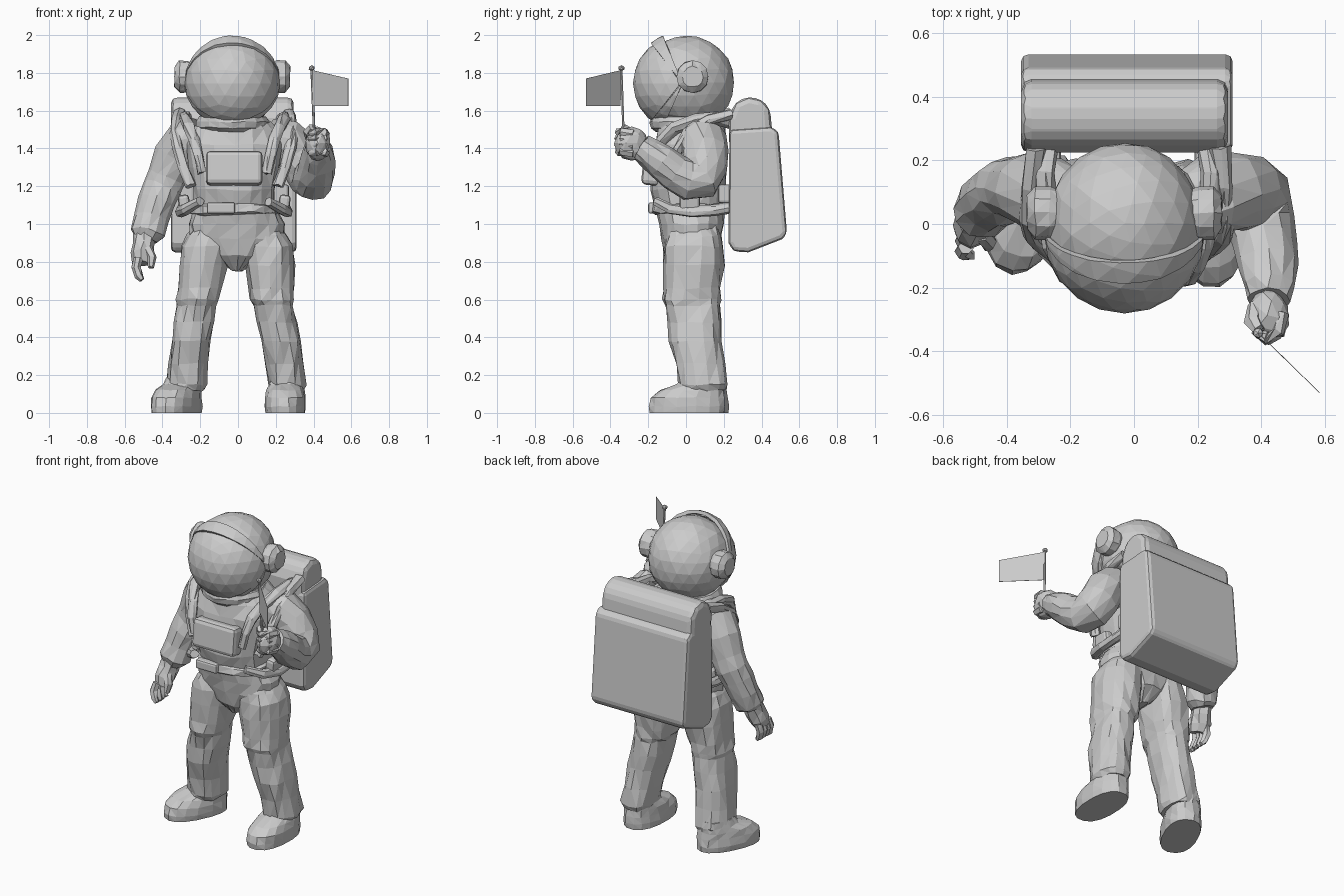
import bpy, bmesh, math, random
from mathutils import Vector, Matrix

random.seed(4)
CX = -0.02  # torso mid line


def finish(name, bm, jitter=0.0, bevel=0.0, thick=0.0):
    for v in bm.verts:
        if v.co.z > 0.02:
            v.co += Vector([random.uniform(-jitter, jitter) for _ in range(3)])
    bmesh.ops.recalc_face_normals(bm, faces=bm.faces)
    mesh = bpy.data.meshes.new(name)
    bm.to_mesh(mesh)
    bm.free()
    ob = bpy.data.objects.new(name, mesh)
    bpy.context.collection.objects.link(ob)
    if thick:
        m = ob.modifiers.new("thickness", 'SOLIDIFY')
        m.thickness, m.offset = thick, 0
    if bevel:
        m = ob.modifiers.new("bevel", 'BEVEL')
        m.width, m.segments = bevel, 2
    return ob


def skin(name, loops, jitter):
    bm = bmesh.new()
    rings = [[bm.verts.new(p) for p in loop] for loop in loops]
    n = len(rings[0])
    for a, b in zip(rings, rings[1:]):
        for i in range(n):
            j = (i + 1) % n
            bm.faces.new((a[i], a[j], b[j], b[i]))
    bm.faces.new(rings[0])
    bm.faces.new(rings[-1])
    bmesh.ops.triangulate(bm, faces=[f for f in bm.faces if len(f.verts) == 4])
    return finish(name, bm, jitter)


def stack(name, rings, sides=14, power=0.85, jitter=0.007):
    """Horizontal rings (x, y, z, rx, ry) skinned upward."""
    def c(t):
        return math.copysign(abs(t) ** power, t)
    ang = [2 * math.pi * (i + .5) / sides for i in range(sides)]
    return skin(name, [[(x + rx * c(math.cos(a)), y + ry * c(math.sin(a)), z) for a in ang]
                       for x, y, z, rx, ry in rings], jitter)


def tube(name, pts, sides=12, jitter=0.006, ref=(1, 0, 0)):
    """Path points (x, y, z, r) skinned along the path."""
    ps, ref = [Vector(p[:3]) for p in pts], Vector(ref)
    loops = []
    for i, p in enumerate(ps):
        t = (ps[min(i + 1, len(ps) - 1)] - ps[max(i - 1, 0)]).normalized()
        u = (ref - t * t.dot(ref)).normalized()
        v = t.cross(u)
        r = pts[i][3]
        loops.append([p + r * (u * math.cos(a) + v * math.sin(a))
                      for a in [2 * math.pi * k / sides for k in range(sides)]])
    return skin(name, loops, jitter)


def box(name, loc, size, bevel=0.02, rot=(0, 0, 0)):
    bm = bmesh.new()
    bmesh.ops.create_cube(bm, size=1, matrix=Matrix.Diagonal((*size, 1)))
    ob = finish(name, bm, bevel=bevel)
    ob.location, ob.rotation_euler = loc, rot
    return ob


def prism(name, profile, x0, x1, bevel):
    """Side profile (y, z) extruded across x."""
    bm = bmesh.new()
    f = bm.faces.new([bm.verts.new((x0, y, z)) for y, z in profile])
    ext = bmesh.ops.extrude_face_region(bm, geom=[f])
    for v in ext["geom"]:
        if isinstance(v, bmesh.types.BMVert):
            v.co.x = x1
    # extruding a lone face leaves the start cap in place
    return finish(name, bm, bevel=bevel)


def ball(name, loc, size, sub=3, jitter=0.004):
    bm = bmesh.new()
    bmesh.ops.create_icosphere(bm, subdivisions=sub, radius=1,
                               matrix=Matrix.Translation(loc) @ Matrix.Diagonal((*size, 1)))
    return finish(name, bm, jitter)


def lune(name, loc, r, low, high, thick):
    """Front wedge of a sphere between two elevations about the ear axis."""
    bm = bmesh.new()
    bmesh.ops.create_icosphere(bm, subdivisions=3, radius=r)
    for deg, inner in ((low, True), (high, False)):
        a = math.radians(deg)
        bmesh.ops.bisect_plane(bm, geom=bm.verts[:] + bm.edges[:] + bm.faces[:], plane_co=(0, 0, 0),
                               plane_no=(0, math.sin(a), math.cos(a)),
                               clear_inner=inner, clear_outer=not inner)
    ob = finish(name, bm, thick=thick)
    ob.location = loc
    return ob


# Helmet, visor, raised brow and chin rim
ball("helmet", (-.03, .003, 1.75), (.244, .252, .248), jitter=.003)
lune("visor", (-.03, -.028, 1.745), .248, -52, 56, .01)
brow = lune("visor_brow", (-.03, -.02, 1.745), .264, 52, 68, .022)
brow.scale.x = .93
lune("chin_rim", (-.03, -.015, 1.75), .25, -66, -50, .012)
for s, n in ((-1, "left"), (1, "right")):
    tube(n + "_ear_disc", [(-.03 + s * x, .035, 1.78, r) for x, r in
                           ((.2, .07), (.235, .085), (.28, .085), (.305, .055))], 12, .003, (0, 1, 0))

# Torso and neck ring
stack("torso", [(-.005, .03, .755, .03, .07), (-.005, .03, .83, .14, .14), (-.005, .03, .92, .25, .155),
                (-.01, .03, 1.0, .255, .17), (CX, .02, 1.1, .215, .185), (CX, .01, 1.18, .22, .195),
                (CX, .01, 1.3, .24, .195), (CX, .02, 1.42, .26, .19), (CX, .03, 1.5, .23, .18),
                (CX, .03, 1.57, .16, .16)], sides=18)
stack("neck_ring", [(-.03, .01, 1.49, .17, .17), (-.03, .01, 1.51, .195, .195), (-.03, .01, 1.54, .195, .2),
                    (-.03, .01, 1.57, .18, .19)], sides=18, power=1, jitter=.004)

# Legs
stack("left_leg", [(-.14, .04, 1.0, .08, .12), (-.155, .04, .94, .115, .145), (-.17, .04, .88, .133, .155),
                   (-.185, .04, .78, .128, .16), (-.205, .035, .66, .115, .15), (-.215, .03, .6, .112, .152),
                   (-.222, .035, .57, .104, .143), (-.235, .045, .48, .105, .14), (-.25, .05, .38, .105, .14),
                   (-.262, .075, .26, .105, .13), (-.27, .09, .15, .107, .13), (-.27, .09, .12, .095, .12)])
stack("right_leg", [(.13, .04, 1.0, .08, .12), (.145, .04, .94, .115, .145), (.16, .04, .88, .133, .155),
                    (.17, .04, .78, .13, .16), (.175, .035, .66, .12, .15), (.18, .03, .6, .117, .152),
                    (.19, .035, .57, .105, .143), (.205, .045, .48, .107, .14), (.225, .05, .38, .105, .14),
                    (.245, .075, .26, .1, .13), (.26, .09, .15, .1, .13), (.26, .09, .12, .09, .12)])

# Boots, one turned outward
for n, loc, turn in (("left_boot", (-.325, .035, 0), -25), ("right_boot", (.25, .005, 0), -2)):
    b = stack(n, [(0, 0, 0, .105, .2), (0, 0, .035, .11, .203), (0, .005, .08, .107, .195),
                  (0, .025, .12, .1, .168), (0, .07, .15, .09, .12), (0, .085, .19, .085, .1)],
              sides=16, jitter=.004)
    b.location, b.rotation_euler = loc, (0, 0, math.radians(turn))

# Hanging arm with hand
tube("left_arm", [(-.2, .07, 1.47, .1), (-.27, .09, 1.44, .125), (-.33, .11, 1.36, .115), (-.375, .115, 1.25, .1),
                  (-.4, .11, 1.19, .1), (-.43, .09, 1.12, .098), (-.46, .07, 1.03, .092),
                  (-.48, .04, .95, .09), (-.488, .035, .92, .065)])
tube("left_hand", [(-.49, .03, .95, .06), (-.5, .01, .89, .06), (-.51, -.01, .84, .062), (-.515, -.03, .79, .05)], 8)
for i in range(4):
    y = .025 - i * .033
    tube("left_finger", [(-.53, y, .82, .024), (-.54, y - .01, .77, .025),
                         (-.525, y - .02, .725, .022), (-.51, y - .025, .705, .014)], 6, .003)
tube("left_thumb", [(-.48, -.03, .87, .026), (-.455, -.055, .82, .027), (-.46, -.07, .77, .018)], 6, .003)

# Raised arm with fist
tube("right_arm", [(.17, .07, 1.47, .1), (.24, .09, 1.44, .125), (.31, .1, 1.38, .12), (.355, .1, 1.3, .12),
                   (.385, .075, 1.24, .115), (.4, .01, 1.23, .11), (.41, -.06, 1.27, .102),
                   (.42, -.13, 1.33, .093), (.425, -.2, 1.38, .08), (.425, -.24, 1.405, .068)])
ball("right_fist", (.422, -.29, 1.425), (.066, .088, .092), 2, .005)
for i in range(4):
    z = 1.375 + i * .034
    tube("right_finger", [(.465, -.28, z, .022), (.452, -.338, z + .01, .025),
                          (.415, -.355, z + .01, .025), (.385, -.33, z, .02)], 6, .003)
tube("right_thumb", [(.38, -.26, 1.45, .026), (.375, -.31, 1.49, .028), (.39, -.335, 1.515, .02)], 6, .003)

# Flag on a thin pole
tube("flag_pole", [(.405, -.33, 1.45, .007), (.39, -.342, 1.82, .007)], 6, 0)
ball("pole_knob", (.39, -.342, 1.825), (.018, .018, .016), 1, 0)
bm = bmesh.new()
bm.faces.new([bm.verts.new(p) for p in ((.396, -.347, 1.625), (.583, -.53, 1.625),
                                        (.583, -.53, 1.77), (.39, -.342, 1.815))])
finish("flag", bm, thick=.002)

# Backpack: main case and upper tank
prism("pack_case", [(.225, .9), (.25, .855), (.33, .85), (.51, .92), (.535, .95), (.49, 1.49), (.45, 1.515),
                    (.23, 1.5)], -.355, .31, .03)
prism("pack_tank", [(.23, 1.4), (.225, 1.56), (.26, 1.645), (.33, 1.675), (.4, 1.66), (.445, 1.61),
                    (.465, 1.4)], -.355, .295, .045)

# Chest unit with face plate
box("chest_unit", (CX, -.18, 1.295), (.3, .1, .18), .025, (math.radians(-6), 0, 0))

# Belt and buckle
stack("belt", [(CX, .02, 1.05, .22, .18), (CX, .02, 1.06, .235, .198), (CX, .02, 1.1, .23, .198),
               (CX, .02, 1.11, .215, .18)], sides=18)
box("belt_buckle", (-.09, -.175, 1.085), (.15, .05, .06), .012)

# Shoulder straps, waist hoses and hip pouches on both sides
for s, n in ((-1, "left"), (1, "right")):
    def side(pts):
        return [(CX + s * x, y, z, r) for x, y, z, r in pts]
    tube(n + "_shoulder_hose", side([(.25, .26, 1.54, .04), (.26, .16, 1.565, .036), (.26, .05, 1.55, .034),
                                     (.24, -.06, 1.51, .032), (.21, -.13, 1.44, .03), (.19, -.165, 1.36, .028),
                                     (.17, -.175, 1.27, .026)]), 8)
    tube(n + "_outer_strap", side([(.29, .24, 1.58, .032), (.305, .12, 1.55, .028), (.31, .01, 1.48, .028),
                                   (.295, -.04, 1.4, .028), (.27, -.07, 1.3, .028), (.23, -.09, 1.2, .028)]), 8)
    tube(n + "_waist_hose", side([(.27, .27, 1.09, .03), (.28, .15, 1.07, .03), (.28, .03, 1.065, .03),
                                  (.25, -.08, 1.08, .03), (.18, -.155, 1.12, .026)]), 8, .004, (0, 0, 1))
    box(n + "_hip_pouch", (CX + s * .265, .02, 1.11), (.06, .11, .09), .018, (0, s * .15, 0))
    box(n + "_pack_bracket", (CX + s * .25, .21, 1.16), (.08, .08, .1), .015)
